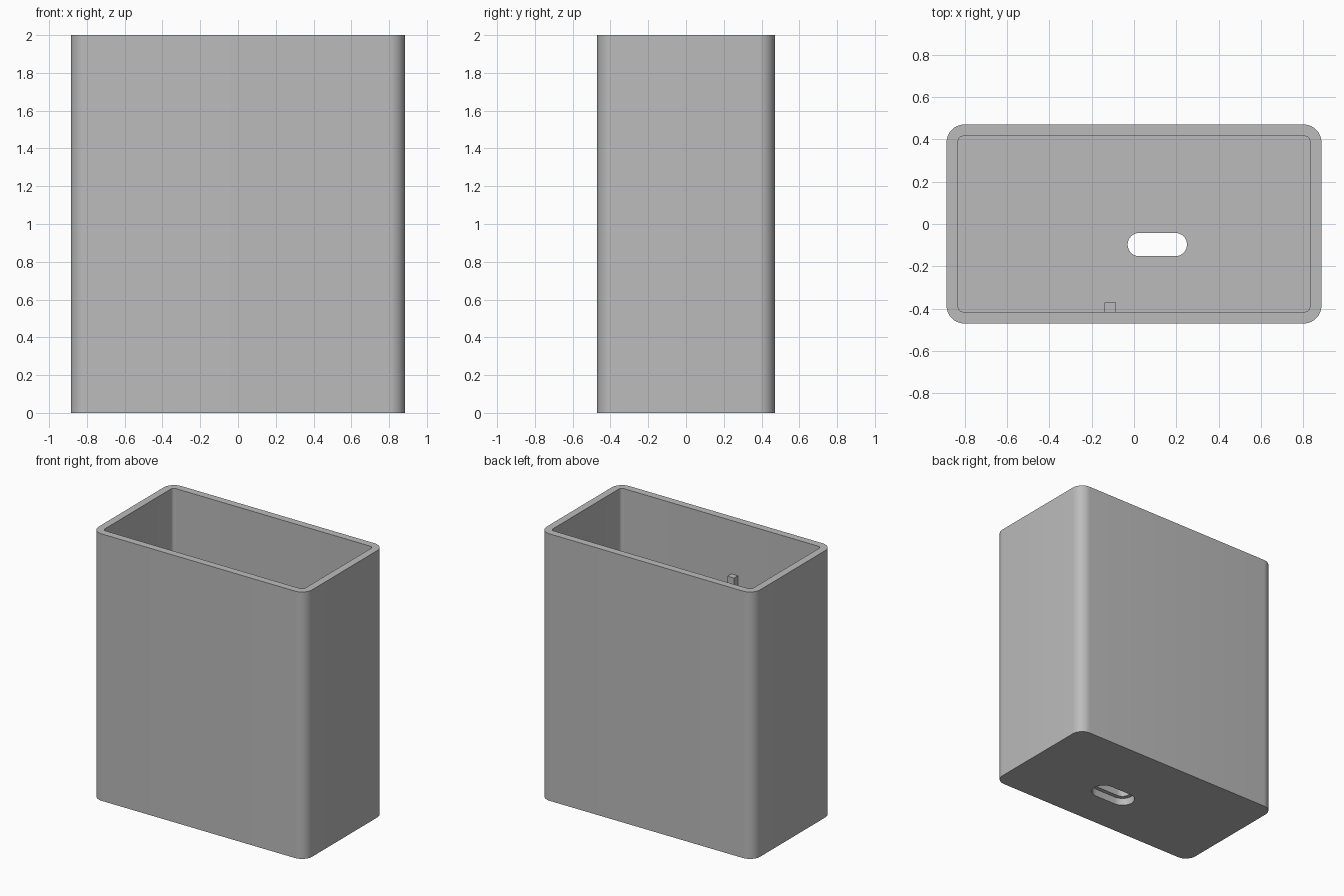
import bpy, bmesh
from math import radians, cos, sin

if "Cube" in bpy.data.objects:
    bpy.data.objects.remove(bpy.data.objects["Cube"])

HEIGHT = 2.0
FLOOR = 0.11        # floor thickness
STEP = 0.055        # depth of the recess under the slot
ARC = 10            # segments per rounded corner

grey = bpy.data.materials.new("plain grey")
grey.use_nodes = True
grey.diffuse_color = (0.5, 0.5, 0.5, 1)
grey.node_tree.nodes["Principled BSDF"].inputs["Base Color"].default_value = (0.5, 0.5, 0.5, 1)


def outline(half_x, half_y, radius, cx=0, cy=0):
    """Rounded rectangle, counter-clockwise from the +x side."""
    points = []
    for i, (sx, sy) in enumerate([(1, 1), (-1, 1), (-1, -1), (1, -1)]):
        for k in range(ARC + 1):
            a = radians(90 * (i + k / ARC))
            points.append((cx + sx * (half_x - radius) + radius * cos(a),
                           cy + sy * (half_y - radius) + radius * sin(a)))
    return points


def finish(name, bm):
    bmesh.ops.remove_doubles(bm, verts=bm.verts, dist=0.0001)
    bmesh.ops.recalc_face_normals(bm, faces=bm.faces)
    mesh = bpy.data.meshes.new(name)
    bm.to_mesh(mesh)
    bm.free()
    mesh.materials.append(grey)
    obj = bpy.data.objects.new(name, mesh)
    bpy.context.collection.objects.link(obj)
    return obj


# Open box: one closed loft over the outside, rim, inside, floor and slot
outer = outline(0.885, 0.47, 0.085)
inner = outline(0.83, 0.415, 0.025)
slot = outline(0.14, 0.055, 0.055, 0.11, -0.097)
recess = outline(0.17, 0.085, 0.085, 0.11, -0.097)
sections = [(outer, 0), (outer, HEIGHT), (inner, HEIGHT), (inner, FLOOR),
            (slot, FLOOR), (slot, STEP), (recess, STEP), (recess, 0)]

bm = bmesh.new()
rings = [[bm.verts.new((x, y, z)) for x, y in pts] for pts, z in sections]
for a, b in zip(rings, rings[1:] + rings[:1]):
    for i in range(len(a)):
        j = (i + 1) % len(a)
        bm.faces.new((a[i], a[j], b[j], b[i]))
box = finish("open_box", bm)

bpy.ops.object.select_all(action="DESELECT")
box.select_set(True)
bpy.context.view_layer.objects.active = box
bpy.ops.object.shade_smooth_by_angle(angle=radians(30))

# Small square rib standing against the inside of the front wall
RIB_TOP = 1.6
bm = bmesh.new()
bmesh.ops.create_cube(bm, size=1)
bmesh.ops.scale(bm, vec=(0.054, 0.05, RIB_TOP - FLOOR), verts=bm.verts)
bmesh.ops.translate(bm, vec=(-0.112, -0.395, (RIB_TOP + FLOOR) / 2), verts=bm.verts)
finish("inner_rib", bm)
